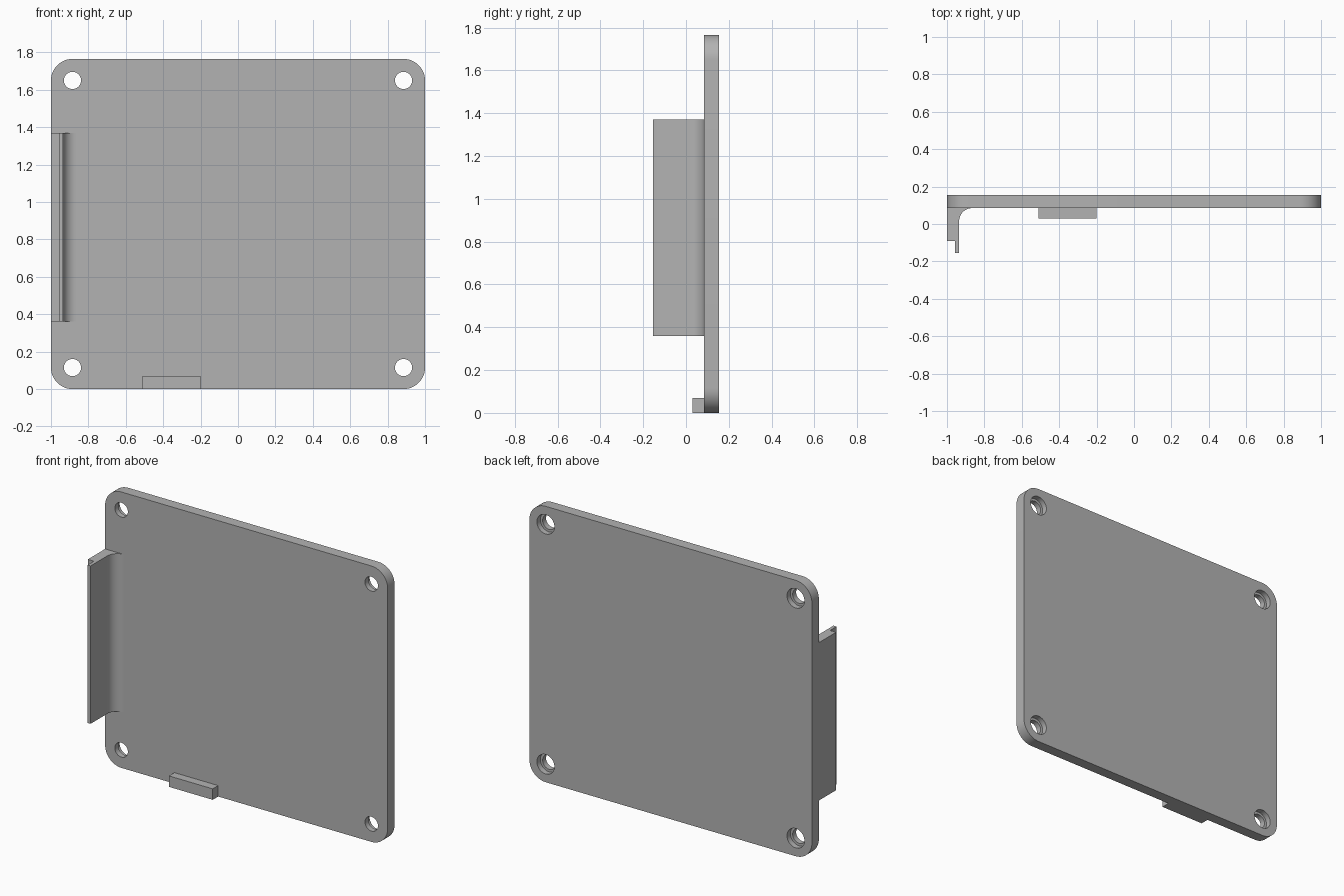
import bpy
from math import pi, cos, sin
from mathutils import Matrix, Vector

cube = bpy.data.objects.get("Cube")
if cube:
    bpy.data.objects.remove(cube, do_unlink=True)
import bmesh

GREY = (0.45, 0.45, 0.45, 1)
mat = bpy.data.materials.new("plain grey")
mat.use_nodes = True
mat.diffuse_color = GREY
mat.node_tree.nodes["Principled BSDF"].inputs["Base Color"].default_value = GREY

HEIGHT, CORNER = 1.765, 0.115
FRONT, BACK = 0.085, 0.155


def arc(cx, cy, r, start, end, steps=12):
    angles = [start + (end - start) * i / steps for i in range(steps + 1)]
    return [(cx + r * cos(a), cy + r * sin(a)) for a in angles]


def extrude(name, outline, place, offset):
    """Extrude a flat outline, placed in 3D by a function, along an offset."""
    bm = bmesh.new()
    face = bm.faces.new([bm.verts.new(place(*p)) for p in outline])
    new = bmesh.ops.extrude_face_region(bm, geom=[face])["geom"]
    moved = [g for g in new if isinstance(g, bmesh.types.BMVert)]
    bmesh.ops.translate(bm, verts=moved, vec=Vector(offset))
    bmesh.ops.recalc_face_normals(bm, faces=bm.faces[:])
    mesh = bpy.data.meshes.new(name)
    bm.to_mesh(mesh)
    bm.free()
    mesh.materials.append(mat)
    obj = bpy.data.objects.new(name, mesh)
    bpy.context.collection.objects.link(obj)
    return obj


def smooth(obj):
    bpy.ops.object.select_all(action="DESELECT")
    obj.select_set(True)
    bpy.context.view_layer.objects.active = obj
    bpy.ops.object.shade_smooth_by_angle(angle=pi / 6)


# Upright panel with rounded corners
x, top = 1 - CORNER, HEIGHT - CORNER
corners = [(x, top), (-x, top), (-x, CORNER), (x, CORNER)]
outline = []
for i, (cx, cz) in enumerate(corners):
    outline += arc(cx, cz, CORNER, i * pi / 2, (i + 1) * pi / 2)
panel = extrude("panel", outline, lambda u, v: (u, FRONT, v), (0, BACK - FRONT, 0))

# Corner screw holes, each with a wider recess at the back
for radius, start in ((0.046, FRONT - 0.05), (0.062, 0.12)):
    for cx, cz in corners:
        circle = arc(cx, cz, radius, 0, 2 * pi, 40)[:-1]
        cutter = extrude("hole_cutter", circle, lambda u, v: (u, start, v), (0, 0.2, 0))
        cutter.hide_render = True
        cut = panel.modifiers.new("hole", "BOOLEAN")
        cut.operation, cut.solver, cut.object = "DIFFERENCE", "EXACT", cutter
        bpy.context.view_layer.objects.active = panel
        bpy.ops.object.modifier_apply(modifier=cut.name)
        bpy.data.objects.remove(cutter, do_unlink=True)
smooth(panel)

# Side flange: filleted root and a thin stepped lip
fillet = arc(-0.865, FRONT - 0.07, 0.07, pi, pi / 2)
profile = [(-1, FRONT), (-1, -0.09), (-0.957, -0.09), (-0.957, -0.155),
           (-0.935, -0.155)] + fillet
flange = extrude("side_flange", profile, lambda u, v: (u, v, 0.36), (0, 0, 1.01))
smooth(flange)

# Small locating tab on the bottom edge
tab = [(-0.51, 0.03), (-0.2, 0.03), (-0.2, FRONT), (-0.51, FRONT)]
extrude("bottom_tab", tab, lambda u, v: (u, v, 0), (0, 0, 0.07))
